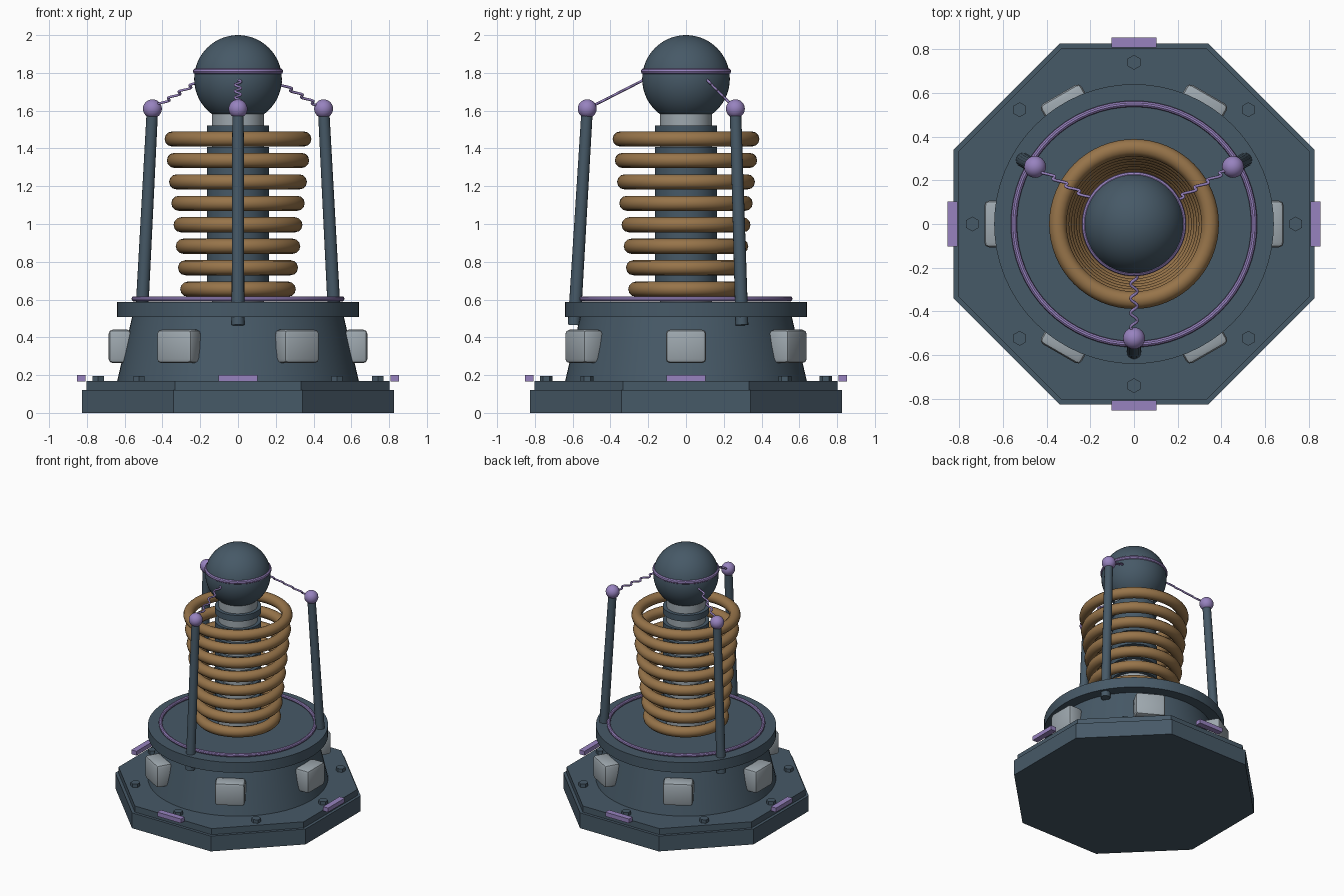
import bpy, bmesh, math
from mathutils import Vector, Matrix

if "Cube" in bpy.data.objects:
    bpy.data.objects.remove(bpy.data.objects["Cube"])


def material(name, rgb):
    m = bpy.data.materials.new(name)
    m.diffuse_color = (*rgb, 1)
    m.use_nodes = True
    m.node_tree.nodes["Principled BSDF"].inputs["Base Color"].default_value = m.diffuse_color
    return m


SLATE = material("slate_metal", (0.062, 0.100, 0.135))
COPPER = material("copper", (0.31, 0.175, 0.068))
GREY = material("pale_grey", (0.34, 0.39, 0.425))
PURPLE = material("glow_purple", (0.31, 0.225, 0.52))


def finish(name, bm, mat, smooth=True):
    bmesh.ops.recalc_face_normals(bm, faces=bm.faces)
    me = bpy.data.meshes.new(name)
    bm.to_mesh(me)
    bm.free()
    me.materials.append(mat)
    ob = bpy.data.objects.new(name, me)
    bpy.context.collection.objects.link(ob)
    if smooth:
        bpy.ops.object.select_all(action='DESELECT')
        bpy.context.view_layer.objects.active = ob
        ob.select_set(True)
        bpy.ops.object.shade_smooth_by_angle(angle=math.radians(35))
    return ob


def frustum(name, r0, r1, start, end, mat, sides=48, turn=0.0):
    """Capped cylinder or cone running from start to end."""
    a, b = Vector(start), Vector(end)
    d = b - a
    rot = Vector((0, 0, 1)).rotation_difference(d).to_matrix().to_4x4()
    bm = bmesh.new()
    rings = []
    for r, z in ((r0, 0), (r1, d.length)):
        rings.append([bm.verts.new((r * math.cos(turn + math.tau * i / sides),
                                    r * math.sin(turn + math.tau * i / sides), z))
                      for i in range(sides)])
    lo, hi = rings
    for i in range(sides):
        j = (i + 1) % sides
        bm.faces.new((lo[i], lo[j], hi[j], hi[i]))
    bm.faces.new(lo[::-1])
    bm.faces.new(hi)
    bm.transform(Matrix.Translation(a) @ rot)
    return finish(name, bm, mat, sides > 8)


def torus(name, major, minor, z, mat, segs=64, sides=12):
    bm = bmesh.new()
    v = [[bm.verts.new(((major + minor * math.cos(math.tau * j / sides)) * math.cos(math.tau * i / segs),
                        (major + minor * math.cos(math.tau * j / sides)) * math.sin(math.tau * i / segs),
                        z + minor * math.sin(math.tau * j / sides)))
          for j in range(sides)] for i in range(segs)]
    for i in range(segs):
        for j in range(sides):
            k, l = (i + 1) % segs, (j + 1) % sides
            bm.faces.new((v[i][j], v[k][j], v[k][l], v[i][l]))
    return finish(name, bm, mat)


def ball(name, r, pos, mat, u=32, v=20):
    bm = bmesh.new()
    bmesh.ops.create_uvsphere(bm, u_segments=u, v_segments=v, radius=r,
                              matrix=Matrix.Translation(pos))
    return finish(name, bm, mat)


def block(name, size, radius, z, angle, mat, bevel=0.0):
    """Box placed at a radius and turned to face outwards."""
    bm = bmesh.new()
    bmesh.ops.create_cube(bm, size=1)
    bmesh.ops.scale(bm, vec=size, verts=bm.verts)
    if bevel:
        bmesh.ops.bevel(bm, geom=bm.edges[:], offset=bevel, segments=2,
                        profile=0.5, affect='EDGES')
    bm.transform(Matrix.Rotation(angle, 4, 'Z') @ Matrix.Translation((radius, 0, z)))
    return finish(name, bm, mat, bevel > 0)


def polar(r, a, z):
    return Vector((r * math.cos(a), r * math.sin(a), z))


# Octagonal base in two steps
OCT = 1 / math.cos(math.pi / 8)
frustum("base_plate", 0.825 * OCT, 0.825 * OCT, (0, 0, 0), (0, 0, 0.12), SLATE, 8, math.pi / 8)
frustum("base_step", 0.803 * OCT, 0.803 * OCT, (0, 0, 0.12), (0, 0, 0.168), SLATE, 8, math.pi / 8)

# Tapered drum with its flange and glowing ring
frustum("drum", 0.64, 0.56, (0, 0, 0.168), (0, 0, 0.51), SLATE, 64)
frustum("drum_flange", 0.64, 0.64, (0, 0, 0.508), (0, 0, 0.588), SLATE, 64)
torus("flange_ring", 0.55, 0.014, 0.604, PURPLE, 64, 10)

# Hex bolts and edge lights on the base
for i in range(8):
    p = polar(0.74, math.tau * i / 8, 0.165)
    frustum(f"bolt_{i + 1}", 0.034, 0.034, p, p + Vector((0, 0, 0.03)), SLATE, 6, math.pi / 6)
for i in range(4):
    block(f"edge_light_{i + 1}", (0.045, 0.205, 0.033), 0.831, 0.184, math.tau * i / 4, PURPLE)

# Bevelled panels around the drum
for i in range(6):
    block(f"drum_panel_{i + 1}", (0.12, 0.214, 0.177), 0.625, 0.352, math.tau * i / 6, GREY, 0.022)

# Insulator column: pale core with dark discs
frustum("column_core", 0.138, 0.138, (0, 0, 0.585), (0, 0, 1.62), GREY)
for i in range(8):
    z = 0.714 + 0.1118 * i
    frustum(f"column_disc_{i + 1}", 0.165, 0.165, (0, 0, z - 0.024), (0, 0, z + 0.024), SLATE)

# Copper windings widening upwards
for i in range(8):
    torus(f"winding_{i + 1}", 0.266 + 0.0118 * i, 0.04, 0.655 + 0.1136 * i, COPPER)

# Top sphere and its band
ball("top_sphere", 0.232, (0, 0, 1.768), SLATE, 48, 32)
torus("sphere_band", 0.223, 0.016, 1.808, PURPLE, 64, 10)

# Three leaning rods with ball tips and wavy sparks to the sphere
for i, deg in enumerate((-90, 30, 150)):
    a = math.radians(deg)
    tip = polar(0.523, a, 1.61)
    frustum(f"rod_{i + 1}", 0.034, 0.03, polar(0.592, a, 0.465), tip, SLATE, 16)
    ball(f"rod_tip_{i + 1}", 0.05, tip, PURPLE, 24, 16)
    end = polar(0.225, a, 1.762)
    cu = bpy.data.curves.new(f"spark_{i + 1}", 'CURVE')
    cu.dimensions = '3D'
    cu.bevel_depth = 0.007
    cu.bevel_resolution = 1
    cu.use_fill_caps = True
    sp = cu.splines.new('POLY')
    n = 48
    sp.points.add(n)
    for k in range(n + 1):
        t = k / n
        p = tip.lerp(end, t)
        p.x += 0.016 * math.sin(t * math.tau * 4.5)
        sp.points[k].co = (*p, 1)
    cu.materials.append(PURPLE)
    bpy.context.collection.objects.link(bpy.data.objects.new(f"spark_{i + 1}", cu))
